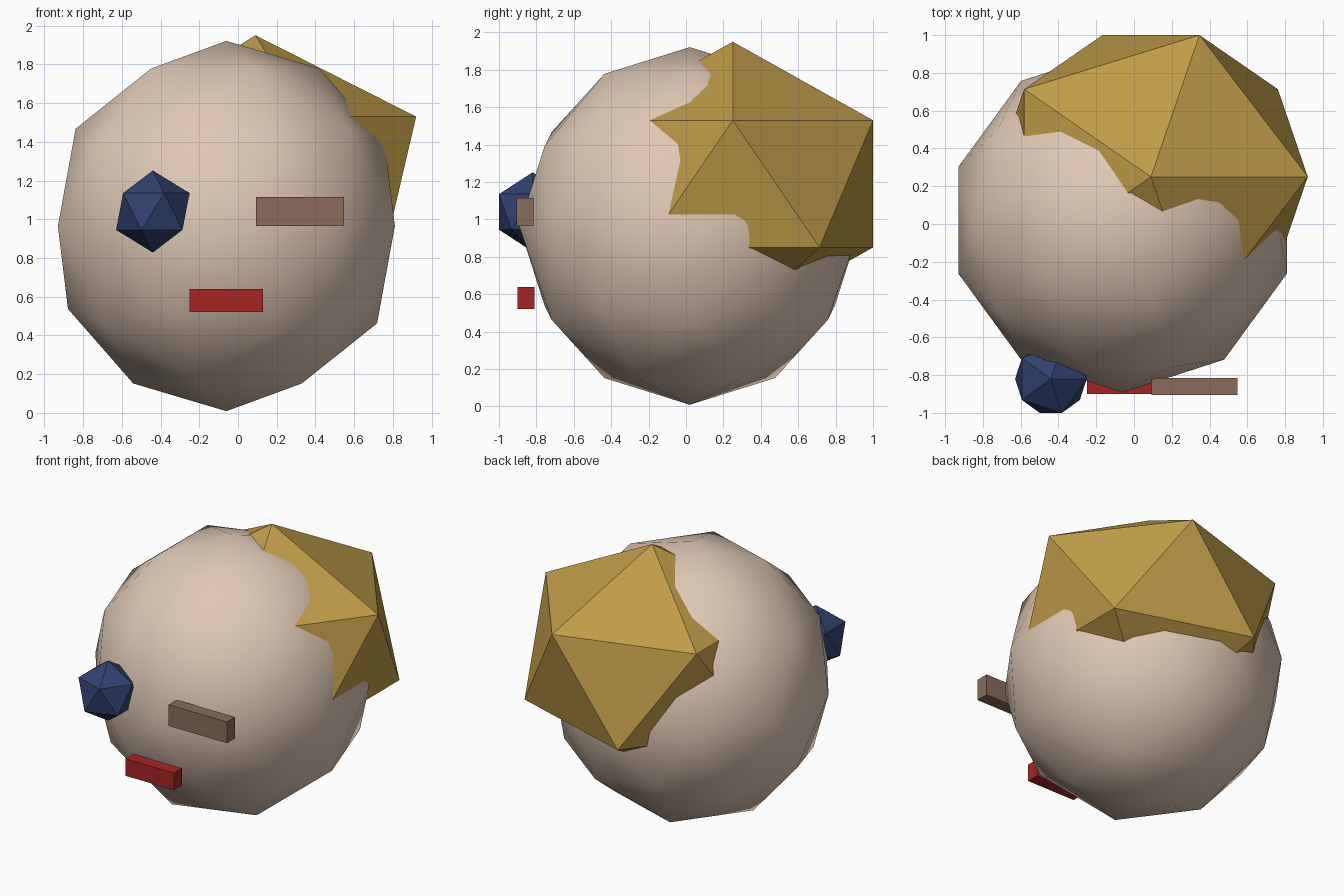
import bpy

if "Cube" in bpy.data.objects:
    bpy.data.objects.remove(bpy.data.objects["Cube"])


def material(name, rgb):
    m = bpy.data.materials.new(name)
    m.diffuse_color = (*rgb, 1)
    m.use_nodes = True
    m.node_tree.nodes["Principled BSDF"].inputs["Base Color"].default_value = m.diffuse_color
    return m


skin = material("skin", (0.74, 0.58, 0.46))
gold = material("golden hair", (0.52, 0.33, 0.065))
navy = material("navy", (0.031, 0.054, 0.16))
red = material("red", (0.38, 0.018, 0.018))
brown = material("brown", (0.25, 0.15, 0.10))


def finish(name, scale, mat):
    ob = bpy.context.object
    ob.name = name
    ob.scale = scale
    ob.data.materials.append(mat)
    bpy.ops.object.transform_apply(location=False, rotation=False, scale=True)
    return ob


def ico(name, subdivisions, loc, radii, mat):
    bpy.ops.mesh.primitive_ico_sphere_add(subdivisions=subdivisions, radius=1, location=loc)
    return finish(name, radii, mat)


def box(name, loc, size, mat):
    bpy.ops.mesh.primitive_cube_add(size=1, location=loc)
    return finish(name, size, mat)


# Head: smooth-shaded coarse sphere, slightly taller than wide
ico("head", 2, (-0.06, 0.02, 0.965), (0.915, 0.912, 0.956), skin)
bpy.ops.object.shade_smooth()

# Hair: faceted clump sunk into the back of the head
ico("hair", 1, (0.09, 0.25, 1.19), (0.928, 0.882, 0.76), gold)

# Face: one round eye, one closed eye, and the mouth
ico("round_eye", 1, (-0.44, -0.82, 1.04), (0.212, 0.212, 0.212), navy)
box("closed_eye", (0.32, -0.86, 1.04), (0.455, 0.09, 0.15), brown)
box("mouth", (-0.06, -0.855, 0.58), (0.38, 0.09, 0.12), red)
